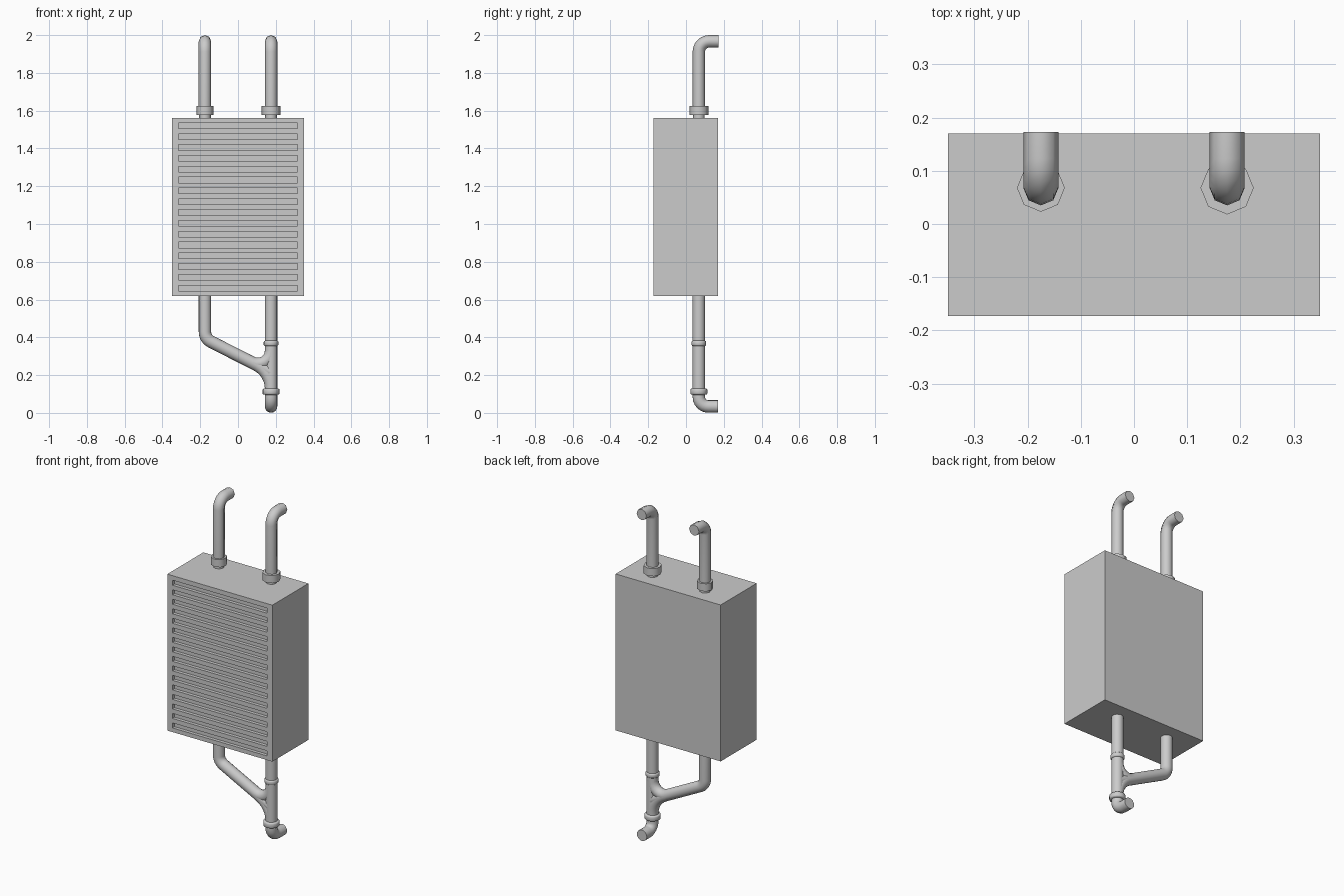
import bpy, bmesh, math
from mathutils import Vector

if "Cube" in bpy.data.objects:
    bpy.data.objects.remove(bpy.data.objects["Cube"])

PX, PY, R = 0.175, 0.068, 0.033    # pipe offset, pipe depth, pipe radius


def finish(name, bm, smooth=True, angle=50):
    bmesh.ops.recalc_face_normals(bm, faces=bm.faces[:])
    me = bpy.data.meshes.new(name)
    bm.to_mesh(me)
    bm.free()
    ob = bpy.data.objects.new(name, me)
    bpy.context.collection.objects.link(ob)
    bpy.ops.object.select_all(action='DESELECT')
    ob.select_set(True)
    bpy.context.view_layer.objects.active = ob
    if smooth:
        bpy.ops.object.shade_smooth_by_angle(angle=math.radians(angle))
    return ob


def add_box(bm, lo, hi):
    lo, hi = Vector(lo), Vector(hi)
    verts = bmesh.ops.create_cube(bm, size=1)['verts']
    for v in verts:
        v.co = Vector((v.co[i] * (hi[i] - lo[i]) + (lo[i] + hi[i]) / 2 for i in range(3)))


def round_corner(a, b, c, r, steps=6):
    """Points of an arc of radius r replacing corner b."""
    u, w = (a - b).normalized(), (c - b).normalized()
    half = u.angle(w) / 2
    mid = b + (u + w).normalized() * r / math.sin(half)
    p, q = b + u * r / math.tan(half), b + w * r / math.tan(half)
    out = []
    for i in range(steps + 1):
        d = (p - mid).normalized().slerp((q - mid).normalized(), i / steps)
        out.append(mid + d * r)
    return out


def tube(name, points, bend, normal, sides):
    """Round pipe swept along a planar three-point path with a rounded corner."""
    a, b, c = [Vector(p) for p in points]
    path = [a] + round_corner(a, b, c, bend) + [c]
    n = Vector(normal)
    bm = bmesh.new()
    rings = []
    for i, p in enumerate(path):
        t = (path[min(i + 1, len(path) - 1)] - path[max(i - 1, 0)])
        if i in (1, len(path) - 2):   # keep straight runs true at the bend ends
            t = (p - a) if i == 1 else (c - p)
        s = t.normalized().cross(n)
        rings.append([bm.verts.new(p + R * (n * math.cos(k * math.tau / sides)
                      + s * math.sin(k * math.tau / sides))) for k in range(sides)])
    for r0, r1 in zip(rings, rings[1:]):
        for k in range(sides):
            m = (k + 1) % sides
            bm.faces.new((r0[k], r0[m], r1[m], r1[k]))
    bm.faces.new(rings[0])
    bm.faces.new(rings[-1])
    return finish(name, bm)


def lathe(name, x, profile, sides, angle=50):
    """Turned part about the vertical pipe axis; profile is (radius, z)."""
    bm = bmesh.new()
    rings = [[bm.verts.new((x + r * math.cos(k * math.tau / sides),
                            PY + r * math.sin(k * math.tau / sides), z))
              for k in range(sides)] for r, z in profile]
    for r0, r1 in zip(rings, rings[1:]):
        for k in range(sides):
            m = (k + 1) % sides
            bm.faces.new((r0[k], r0[m], r1[m], r1[k]))
    bm.faces.new(rings[0])
    bm.faces.new(rings[-1])
    return finish(name, bm, angle=angle)


# Cabinet with sixteen recessed front slots
bm = bmesh.new()
add_box(bm, (-0.35, -0.173, 0.62), (0.35, 0.17, 1.562))
cabinet = finish("cabinet", bm, smooth=False)
bm = bmesh.new()
for i in range(16):
    z = 0.66 + i * 0.0573
    add_box(bm, (-0.315, -0.25, z - 0.015), (0.315, -0.153, z + 0.015))
cutter = finish("slot_cutter", bm, smooth=False)
cutter.hide_render = True
mod = cabinet.modifiers.new("slots", 'BOOLEAN')
mod.operation, mod.solver, mod.object = 'DIFFERENCE', 'EXACT', cutter
bpy.context.view_layer.objects.active = cabinet
bpy.ops.object.modifier_apply(modifier="slots")
bpy.data.objects.remove(cutter)

# Upper pipes turning to the wall, each with a collar and a neck
for side, x, rc in (("left", -PX, 0.045), ("right", PX, 0.05)):
    tube(f"upper_pipe_{side}", [(x, PY, 1.6), (x, PY, 1.967), (x, 0.173, 1.967)],
         0.055, (1, 0, 0), 8)
    lathe(f"upper_collar_{side}", x, [(rc, 1.578), (rc, 1.624)], 8)
    lathe(f"upper_neck_{side}", x, [(0.031, 1.55), (0.031, 1.59)], 8)

# Lower straight pipe and the branch from the other side
lathe("lower_pipe_right", PX, [(R, 0.11), (R, 0.63)], 16)
tube("lower_pipe_left", [(-PX, PY, 0.63), (-PX, PY, 0.393), (PX, PY, 0.215)],
     0.06, (0, 1, 0), 16)

# Flared blend of the Y joint, upward and downward
start, joint = (0.0, PY, 0.304), (PX, PY, 0.215)
tube("joint_blend_upper", [start, joint, (PX, PY, 0.36)], 0.07, (0, 1, 0), 16)
tube("joint_blend_lower", [start, joint, (PX, PY, 0.11)], 0.14, (0, 1, 0), 16)

# Rounded joint collars
for name, z0, z1, r in (("joint_collar_top", 0.354, 0.382, 0.039),
                        ("joint_collar_bottom", 0.096, 0.13, 0.045)):
    e = 0.007
    lathe(name, PX, [(R, z0), (r - 0.002, z0 + 0.003), (r, z0 + e), (r, z1 - e),
                     (r - 0.002, z1 - 0.003), (R, z1)], 16)

# Drain elbow to the wall
tube("drain_elbow", [(PX, PY, 0.12), (PX, PY, 0.034), (PX, 0.17, 0.034)],
     0.05, (1, 0, 0), 16)
